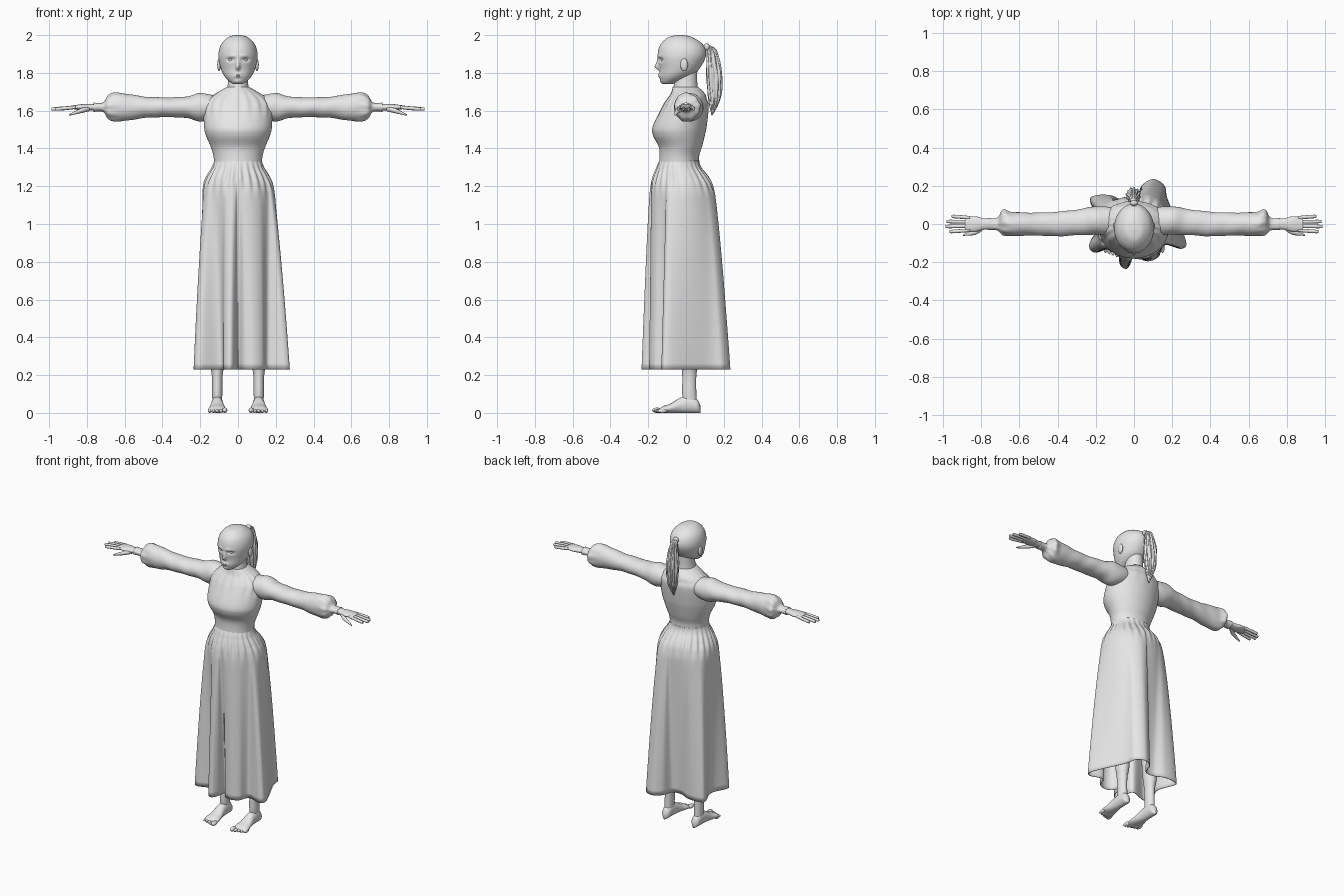
import bpy
import bmesh
from math import sin, cos, tau, exp, atan2
from mathutils import Matrix, Vector

cube = bpy.data.objects.get("Cube")
if cube:
    bpy.data.objects.remove(cube, do_unlink=True)

clay = bpy.data.materials.new("clay_grey")
clay.use_nodes = True
clay.diffuse_color = (.8, .8, .8, 1)
clay.node_tree.nodes["Principled BSDF"].inputs["Base Color"].default_value = clay.diffuse_color


def finish(name, bm):
    """Turn a bmesh into a smooth shaded object."""
    bmesh.ops.recalc_face_normals(bm, faces=bm.faces)
    for face in bm.faces:
        face.smooth = True
    mesh = bpy.data.meshes.new(name)
    bm.to_mesh(mesh)
    bm.free()
    mesh.materials.append(clay)
    obj = bpy.data.objects.new(name, mesh)
    bpy.context.collection.objects.link(obj)
    return obj


def spline(keys, steps, closed=False):
    """Smooth curve that passes through every key."""
    count = len(keys)
    last = count - 1

    def pick(index):
        return Vector(keys[index % count] if closed else keys[max(0, min(last, index))])

    points = []
    for i in range(count if closed else last):
        before, start, end, after = (pick(i + k) for k in (-1, 0, 1, 2))
        leave, arrive = (end - before) / 2, (after - start) / 2
        gap = end - start
        for step in range(steps):
            t = step / steps
            bend = 3 * gap - 2 * leave - arrive + t * (leave + arrive - 2 * gap)
            points.append(start + t * (leave + t * bend))
    if not closed:
        points.append(pick(last))
    return points


def skin(name, rings, caps=True):
    """Join closed rings of points into one surface."""
    bm = bmesh.new()
    loops = [[bm.verts.new(point) for point in ring] for ring in rings]
    for low, high in zip(loops, loops[1:]):
        for i in range(len(low)):
            bm.faces.new((low[i - 1], low[i], high[i], high[i - 1]))
    if caps:
        bm.faces.new(loops[0])
        bm.faces.new(loops[-1])
    return finish(name, bm)


def even(angle, position):
    return 1


def loft(name, axis, rows, side=1, segments=32, steps=8, ripple=even):
    """Rows: position on the axis, two centres, two radii; side mirrors in x."""
    rings = []
    for p, centre_u, centre_v, radius_u, radius_v in spline(rows, steps):
        ring = []
        for k in range(segments):
            angle = tau * k / segments
            swell = ripple(angle, p)
            u = centre_u + radius_u * swell * cos(angle)
            v = centre_v + radius_v * swell * sin(angle)
            x, y, z = {"x": (p, u, v), "y": (u, p, v), "z": (u, v, p)}[axis]
            ring.append((x * side, y, z))
        rings.append(ring)
    return skin(name, rings)


def upright(rows, x=0):
    """Rows of height, half width, front y and back y."""
    return [(z, x, (front + back) / 2, width, (back - front) / 2)
            for z, width, front, back in rows]


def ellipsoid(name, centre, size):
    bm = bmesh.new()
    bmesh.ops.create_uvsphere(bm, u_segments=20, v_segments=12, radius=1)
    place = Matrix.Translation(centre) @ Matrix.Diagonal((*size, 1))
    bmesh.ops.transform(bm, matrix=place, verts=bm.verts)
    return finish(name, bm)


def bell(value, centre, width):
    return exp(-((value - centre) / width) ** 2)


# Head, with the face pushed out and in by soft bumps
head = loft("head", "z", upright([
    (1.74, .02, -.12, -.07), (1.75, .04, -.13, -.05), (1.78, .07, -.14, .02),
    (1.82, .09, -.14, .07), (1.89, .104, -.15, .105), (1.95, .09, -.135, .09),
    (1.99, .05, -.09, .03), (2, .01, -.04, -.02)]), segments=128, steps=16)
BUMPS = {  # x, z, push, width, height
    "nose": (0, 1.83, .02, .01, .015), "bridge": (0, 1.85, .01, .01, .02),
    "socket": (.04, 1.87, -.012, .02, .01), "brow": (.03, 1.89, .004, .02, .01),
    "lips": (0, 1.786, .01, .02, .01), "mouth": (0, 1.786, -.006, .02, .003),
    "chin": (0, 1.755, .005, .02, .01)}
for vert in head.data.vertices:
    spot = vert.co.copy()
    facing = max(0, min(1, (-.06 - spot.y) / .05))
    for x, z, push, width, height in BUMPS.values():
        vert.co.y -= facing * push * bell(abs(spot.x), x, width) * bell(spot.z, z, height)

loft("neck", "z", upright([(1.66, .07, -.07, .07), (1.74, .054, -.064, .06),
                           (1.83, .05, -.05, .06)]))


# Ponytail with strand grooves, and its tie
def strands(angle, z):
    return 1 + .09 * sin(12 * angle + 9 * z) + .04 * sin(5 * angle - 40 * z)


loft("ponytail", "z", upright([
    (1.945, .01, .1, .13), (1.92, .02, .11, .16), (1.85, .033, .11, .18),
    (1.77, .037, .11, .19), (1.66, .027, .12, .18), (1.575, .003, .135, .14)], -.004),
    segments=72, steps=12, ripple=strands)
ellipsoid("hair_tie", (0, .11, 1.937), (.02, .016, .02))


# Bodice with pleats falling from the neckline
def pleats(angle, z):
    depth = .025 if sin(angle) < 0 else .008
    return 1 + depth * sin(18 * angle) * bell(z, 1.65, .06)


loft("bodice", "z", upright([
    (1.3, .125, -.145, .07), (1.36, .13, -.14, .07), (1.41, .145, -.145, .085),
    (1.47, .17, -.175, .1), (1.52, .18, -.175, .11), (1.62, .18, -.125, .12),
    (1.66, .16, -.1, .11), (1.69, .12, -.08, .1), (1.725, .06, -.07, .066)]),
    segments=96, ripple=pleats)

# Skirt: a gathered waist that opens into the deep folds of the hem
HEM = [(.27, -.08), (.18, .12), (.16, .2), (.1, .235), (.04, .2), (.01, .13), (-.05, .12),
       (-.12, .15), (-.2, .15), (-.23, .12), (-.19, 0), (-.235, -.11), (-.2, -.15),
       (-.09, -.12), (-.075, -.21), (-.04, -.235), (-.015, -.2), (0, -.13), (.03, -.18),
       (.08, -.195), (.13, -.17), (.16, -.11), (.25, -.13)]
hem = spline(HEM, 10, closed=True)
rings = []
for z, _, middle, wide, deep in spline(upright([
        (1.335, .125, -.14, .07), (1.3, .137, -.155, .08), (1.2, .182, -.184, .14),
        (1, .19, -.19, .155), (.23, .2, -.19, .16)]), 14):
    opening = max(0, min(1, (1.24 - z) / 1.01)) ** .8
    ring = []
    for x, y in hem:
        angle = atan2(y, x)
        gather = 1 + .03 * sin(24 * angle) * bell(z, 1.25, .07)
        waist = Vector((wide * cos(angle) * gather, middle + deep * sin(angle) * gather, z))
        ring.append(waist.lerp(Vector((x, y, z)), opening))
    rings.append(ring)
skirt = skin("skirt", rings, caps=False)
cloth = skirt.modifiers.new("cloth_thickness", "SOLIDIFY")
cloth.thickness = .004


def creases(angle, x):
    return 1 + .035 * sin(9 * angle) * bell(x, .69, .05) + .018 * sin(55 * x + 2 * angle)


ARM = 1.618  # height of the outstretched arms
for side, label in ((1, "left"), (-1, "right")):
    ellipsoid(label + "_eye", (side * .038, -.12, 1.868), (.014, .013, .009))
    ellipsoid(label + "_ear", (side * .1, -.01, 1.843), (.01, .02, .033))

    # Sleeve, puffed above a narrow cuff: x, y, half depth, half height
    sleeve = [(.1, .015, .07, .06), (.2, .018, .075, .074), (.28, .01, .068, .056),
              (.4, 0, .064, .052), (.5, 0, .06, .057), (.63, 0, .062, .076),
              (.685, .008, .067, .064), (.715, 0, .033, .025), (.765, 0, .032, .024)]
    loft(label + "_sleeve", "x", [(x, y, ARM, depth, height) for x, y, depth, height in sleeve],
         side, segments=48, ripple=creases)

    # Hand with four fingers and a thumb
    palm = [(.74, .026, .019), (.79, .03, .017), (.83, .04, .016), (.885, .036, .008)]
    loft(label + "_palm", "x", [(x, 0, ARM, depth, height) for x, depth, height in palm], side)
    for number, tip in enumerate((.955, .98, .985, .965)):
        y = .033 - .022 * number
        thick = .009
        loft(f"{label}_finger_{number + 1}", "x", [
            (.86, y, ARM, thick, thick), (tip - thick, y * 1.2, ARM - thick, thick, thick),
            (tip, y * 1.2, ARM - thick, .002, .002)], side, segments=12)
    loft(label + "_thumb", "x", [
        (.785, -.015, 1.61, .012, .012), (.83, -.042, 1.6, .014, .013),
        (.895, -.058, 1.577, .004, .004)], side, segments=16)

    # Bare leg, foot and toes; foot rows are y, half width and height
    stance = .11
    loft(label + "_leg", "z", upright([
        (.9, .075, -.06, .09), (.33, .045, -.03, .07), (.2, .029, -.02, .055),
        (.1, .027, -.02, .055), (.03, .024, -.01, .06)], stance), side)
    foot = [(.076, .008, .04), (.06, .026, .07), (.02, .03, .09), (-.03, .033, .08),
            (-.08, .042, .05), (-.12, .048, .036), (-.145, .042, .02)]
    loft(label + "_foot", "y", [(y, stance, height / 2, width, height / 2)
                                for y, width, height in foot], side)
    for toe in range(5):
        plump = .01 if toe else .014
        ellipsoid(f"{label}_toe_{toe + 1}",
                  (side * (.07 + .02 * toe), -.153 + .007 * toe, plump),
                  (plump, .027, plump))
